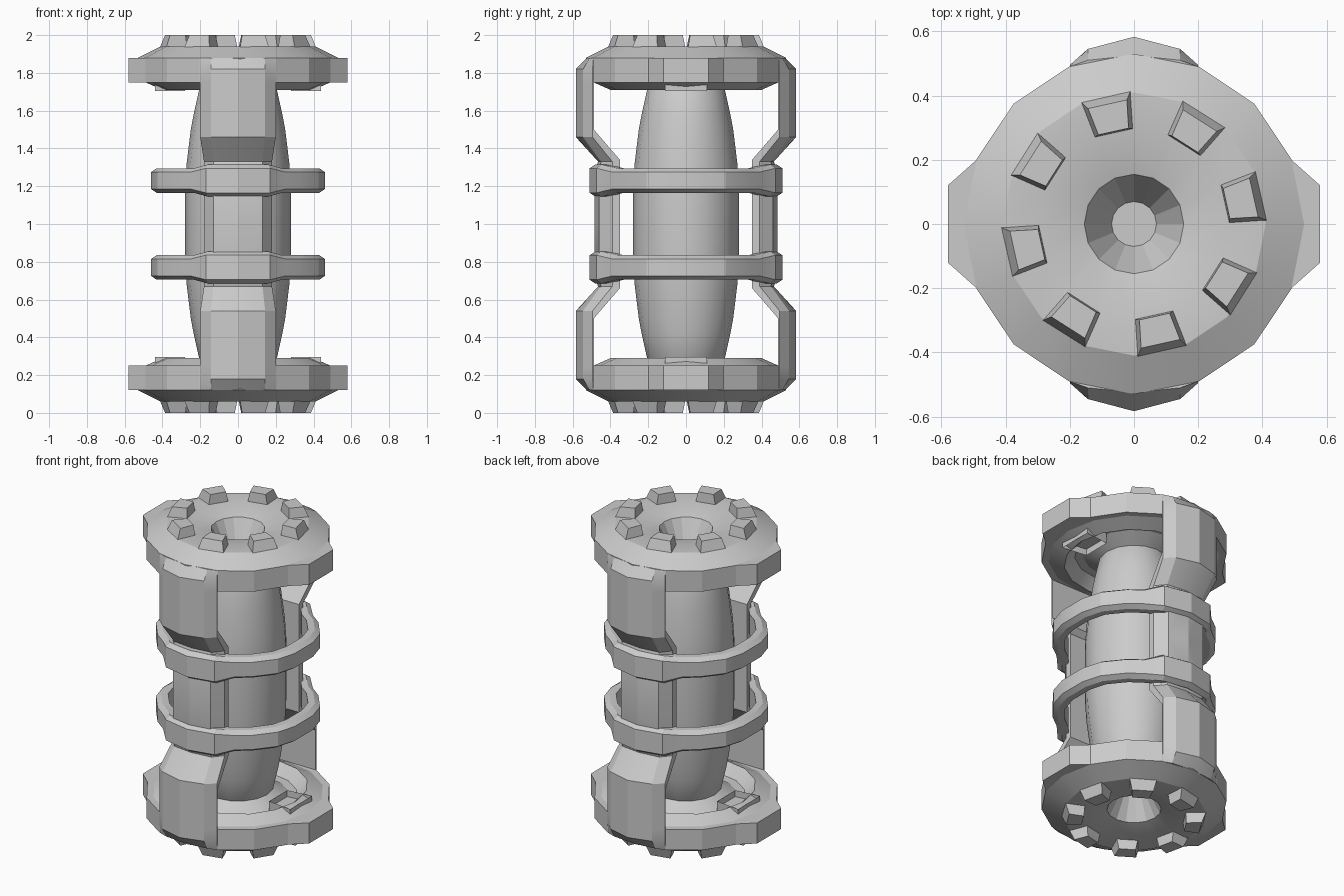
import bpy, bmesh
from math import radians, sin, cos, pi
from mathutils import Matrix

if "Cube" in bpy.data.objects:
    bpy.data.objects.remove(bpy.data.objects["Cube"])

MID = 1.0  # mirror height; mesh heights below are relative to it


def finish(name, bm, mirror=(False, False, True), angle=20):
    """Turn a bmesh into a named, shaded object mirrored about the middle."""
    bmesh.ops.remove_doubles(bm, verts=bm.verts, dist=1e-5)
    bmesh.ops.recalc_face_normals(bm, faces=bm.faces)
    mesh = bpy.data.meshes.new(name)
    bm.to_mesh(mesh)
    bm.free()
    obj = bpy.data.objects.new(name, mesh)
    obj.location.z = MID
    bpy.context.collection.objects.link(obj)
    bpy.ops.object.select_all(action='DESELECT')
    obj.select_set(True)
    bpy.context.view_layer.objects.active = obj
    bpy.ops.object.shade_smooth_by_angle(angle=radians(angle))
    if any(mirror):
        mod = obj.modifiers.new("Mirror", 'MIRROR')
        mod.use_axis = mirror
    return obj


def skin(bm, loops, start=False, end=False, closed=False):
    """Join matching closed loops of points with quads."""
    rows = [[bm.verts.new(p) for p in loop] for loop in loops]
    pairs = list(zip(rows, rows[1:]))
    if closed:
        pairs.append((rows[-1], rows[0]))
    for a, b in pairs:
        n = len(a)
        for i in range(n):
            j = (i + 1) % n
            bm.faces.new((a[i], a[j], b[j], b[i]))
    if start:
        bm.faces.new(rows[0])
    if end:
        bm.faces.new(rows[-1])
    return rows


def circle(r, z, n=16):
    return [(r * cos(2 * pi * i / n), r * sin(2 * pi * i / n), z) for i in range(n)]


# Barrel, bulging in the middle
bm = bmesh.new()
barrel = [(.19, .735), (.205, .715), (.235, .58), (.25, .5), (.272, .32),
          (.28, .2), (.28, 0)]
skin(bm, [circle(r, z) for r, z in barrel], start=True)
finish("barrel", bm, angle=35)

# End caps: dished, with a tapering central hole and a recessed inner side
bm = bmesh.new()
cap = [(.07, .74), (.155, .905), (.29, .94), (.41, .94), (.53, .88), (.53, .75),
       (.49, .75), (.4, .71), (.34, .77), (.29, .77), (.2, .72)]
skin(bm, [circle(r, z) for r, z in cap], start=True, end=True)
finish("end_caps", bm)

# Side lugs on the caps
bm = bmesh.new()
lug = [(.42, -.2), (.49, -.2), (.58, -.12), (.58, .12), (.49, .2), (.42, .2)]
skin(bm, [[(x, y, z) for x, y in lug] for z in (.75, .88)], True, True)
finish("cap_lugs", bm, (True, False, True))

# Socketed pads on the inner side of the caps
bm = bmesh.new()
pad = [(.28, -.09), (.44, -.11), (.44, .11), (.28, .09)]
rows = skin(bm, [[(x, y, z) for x, y in pad] for z in (.78, .705)], True, True)
socket = [f for f in bm.faces if all(v in rows[1] for v in f.verts)]
bmesh.ops.inset_region(bm, faces=socket, thickness=.035)
bmesh.ops.translate(bm, verts=socket[0].verts, vec=(0, 0, .04))
finish("socket_pads", bm, (True, False, True))

# Eight tapered teeth around each cap face
bm = bmesh.new()
base = [(.29, -.062), (.408, -.08), (.408, .08), (.29, .062)]
top = [(.295, -.048), (.382, -.062), (.382, .062), (.295, .048)]
for k in range(8):
    turn = Matrix.Rotation(radians(12.5 + 45 * k), 3, 'Z')
    tooth = skin(bm, [[(x, y, .93) for x, y in base], [(x, y, 1) for x, y in top]],
                 True, True)
    bmesh.ops.transform(bm, matrix=turn.to_4x4(), verts=tooth[0] + tooth[1])
finish("cap_teeth", bm)

# Front and back brackets, stepping inward towards the middle
# row: half width, outer y at centre / shoulder / edge, outer z, inner y, inner z
bracket = [(.2, .525, .51, .49, .88, .45, .87),
           (.2, .583, .545, .495, .82, .45, .8),
           (.2, .583, .545, .495, .75, .488, .75),
           (.2, .583, .545, .495, .46, .488, .5),
           (.18, .465, .45, .39, .33, .35, .34),
           (.18, .485, .46, .39, .28, .35, .28),
           (.18, .485, .46, .39, 0, .35, 0)]
loops = []
for w, centre, shoulder, edge, zo, yi, zi in bracket:
    s = w * .72
    loops.append([(-w, edge, zo), (-s, shoulder, zo), (0, centre, zo),
                  (s, shoulder, zo), (w, edge, zo), (w, yi, zi), (-w, yi, zi)])
bm = bmesh.new()
skin(bm, loops, start=True)
finish("brackets", bm, (False, True, True))

# Clamp rings around the brackets, taller where they cross them
quarter = [(.46, .09), (.425, .21), (.33, .33), (.25, .39), (.17, .475)]
outline = quarter + [(0, .51)] + [(-x, y) for x, y in reversed(quarter)]
outline += [(-x, -y) for x, y in quarter] + [(0, -.51)]
outline += [(x, -y) for x, y in reversed(quarter)]
loops = []
for x, y in outline:
    h = .085 if abs(x) < .2 else .065
    section = [(0, -h + .02), (0, h - .02), (.03, h), (.07, h), (.07, -h), (.03, -h)]
    r = (x * x + y * y) ** .5
    loops.append([(x * (1 - d / r), y * (1 - d / r), .23 + z) for d, z in section])
bm = bmesh.new()
skin(bm, loops, closed=True)
finish("clamp_rings", bm)
